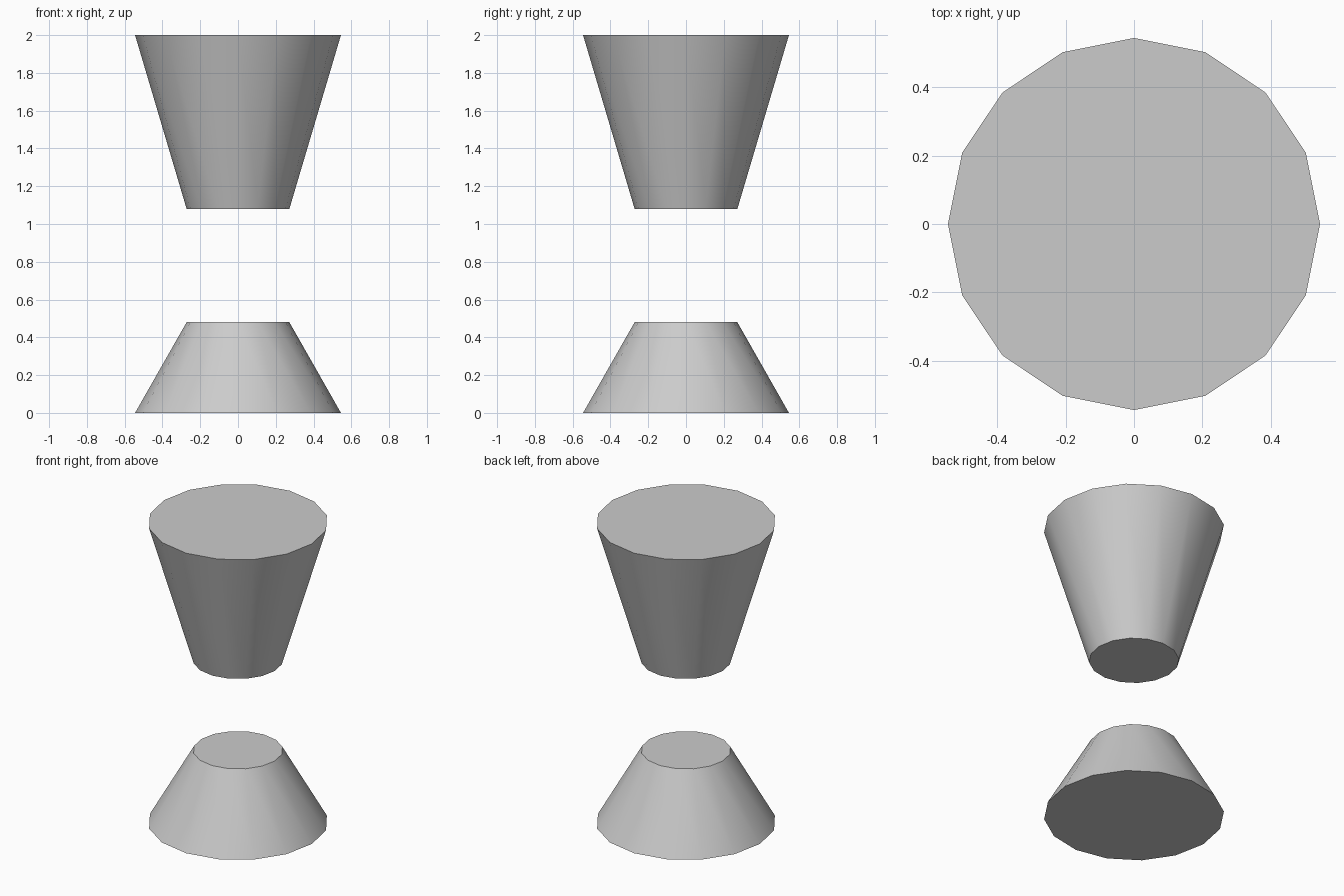
import bpy
import math

if "Cube" in bpy.data.objects:
    bpy.data.objects.remove(bpy.data.objects["Cube"])


def frustum(name, z_low, z_high, r_low, r_high):
    bpy.ops.mesh.primitive_cone_add(
        vertices=16, radius1=r_low, radius2=r_high,
        depth=z_high - z_low, location=(0, 0, (z_low + z_high) / 2))
    obj = bpy.context.object
    obj.name = name
    bpy.ops.object.shade_smooth_by_angle(angle=math.radians(35))
    return obj


WIDE, NARROW = 0.545, 0.272

# Base tapering upward
frustum("lower_base", 0.0, 0.48, WIDE, NARROW)

# Floating top flaring upward
frustum("upper_flare", 1.08, 2.0, NARROW, WIDE)
